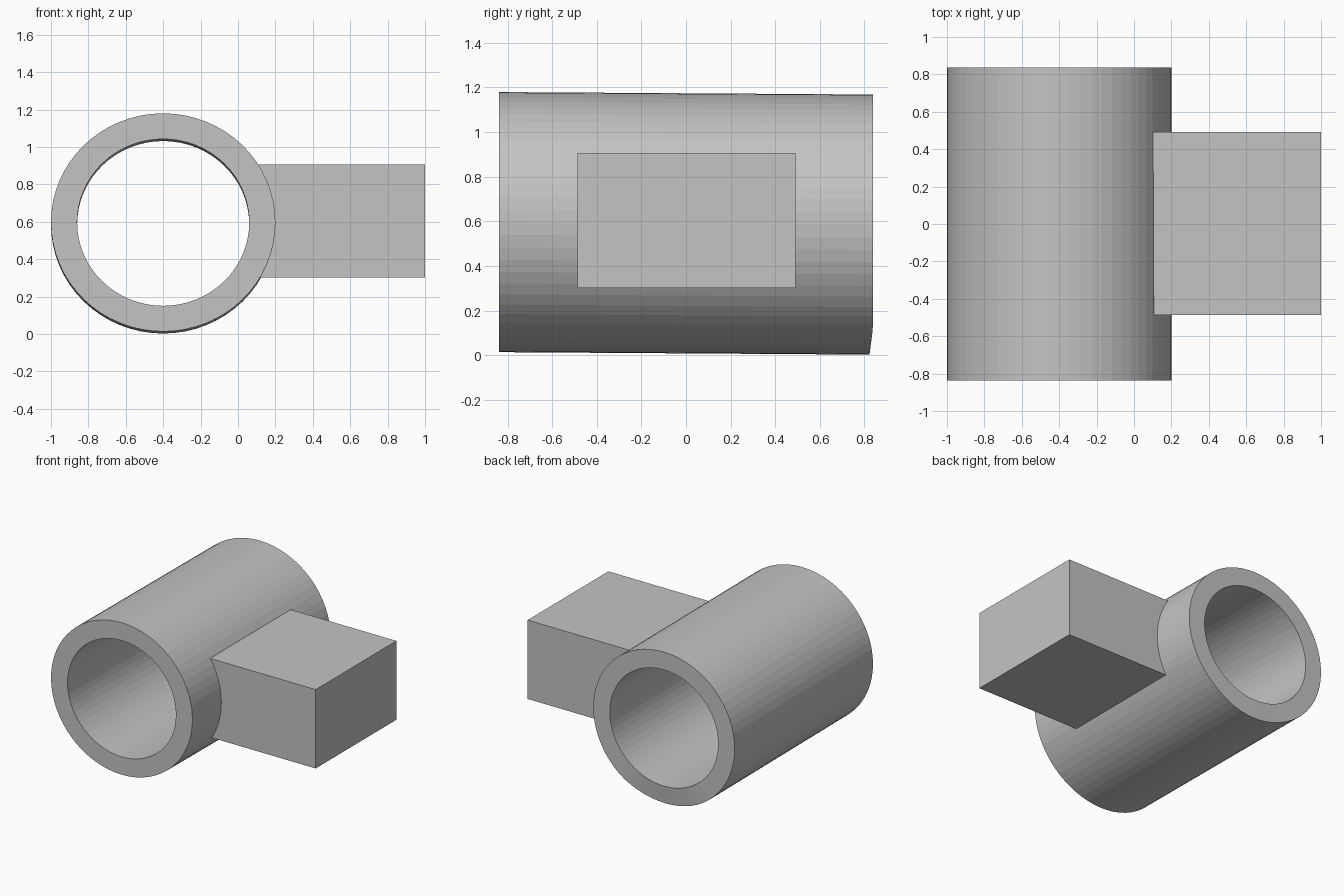
import bpy, bmesh, math

old = bpy.data.objects.get("Cube")
if old:
    bpy.data.objects.remove(old)

GREY = (0.55, 0.55, 0.55, 1)
grey = bpy.data.materials.new("plain grey")
grey.use_nodes = True
grey.diffuse_color = GREY
grey.node_tree.nodes["Principled BSDF"].inputs["Base Color"].default_value = GREY


def finish(bm, name):
    bmesh.ops.recalc_face_normals(bm, faces=bm.faces[:])
    mesh = bpy.data.meshes.new(name)
    bm.to_mesh(mesh)
    bm.free()
    mesh.materials.append(grey)
    obj = bpy.data.objects.new(name, mesh)
    bpy.context.collection.objects.link(obj)
    return obj


# Hollow tube: slightly flattened, tipped a little towards the back
SIDES, HALF = 64, 0.838
bm = bmesh.new()


def ring(rx, rz, y):
    verts = []
    for i in range(SIDES):
        a = math.tau * i / SIDES
        z = 0.591 - 0.0055 * y / HALF + rz * math.sin(a)
        # the back rim is trimmed slightly at its lowest part
        trim = 0.13 * max(0, 0.12 - z) if y > 0 else 0
        verts.append(bm.verts.new((-0.4 + rx * math.cos(a), y - trim, z)))
    return verts


loops = [ring(0.6, 0.583, -HALF), ring(0.6, 0.583, HALF),
         ring(0.46, 0.446, HALF), ring(0.46, 0.446, -HALF)]
for k in range(4):
    p, q = loops[k], loops[(k + 1) % 4]
    for i in range(SIDES):
        j = (i + 1) % SIDES
        bm.faces.new((p[i], p[j], q[j], q[i]))
finish(bm, "tube")

# Side block, its inner end buried in the tube wall
bm = bmesh.new()
bmesh.ops.create_cube(bm, size=1)
bmesh.ops.scale(bm, vec=(0.92, 0.978, 0.605), verts=bm.verts)
bmesh.ops.translate(bm, vec=(0.54, 0.002, 0.604), verts=bm.verts)
finish(bm, "side_block")
